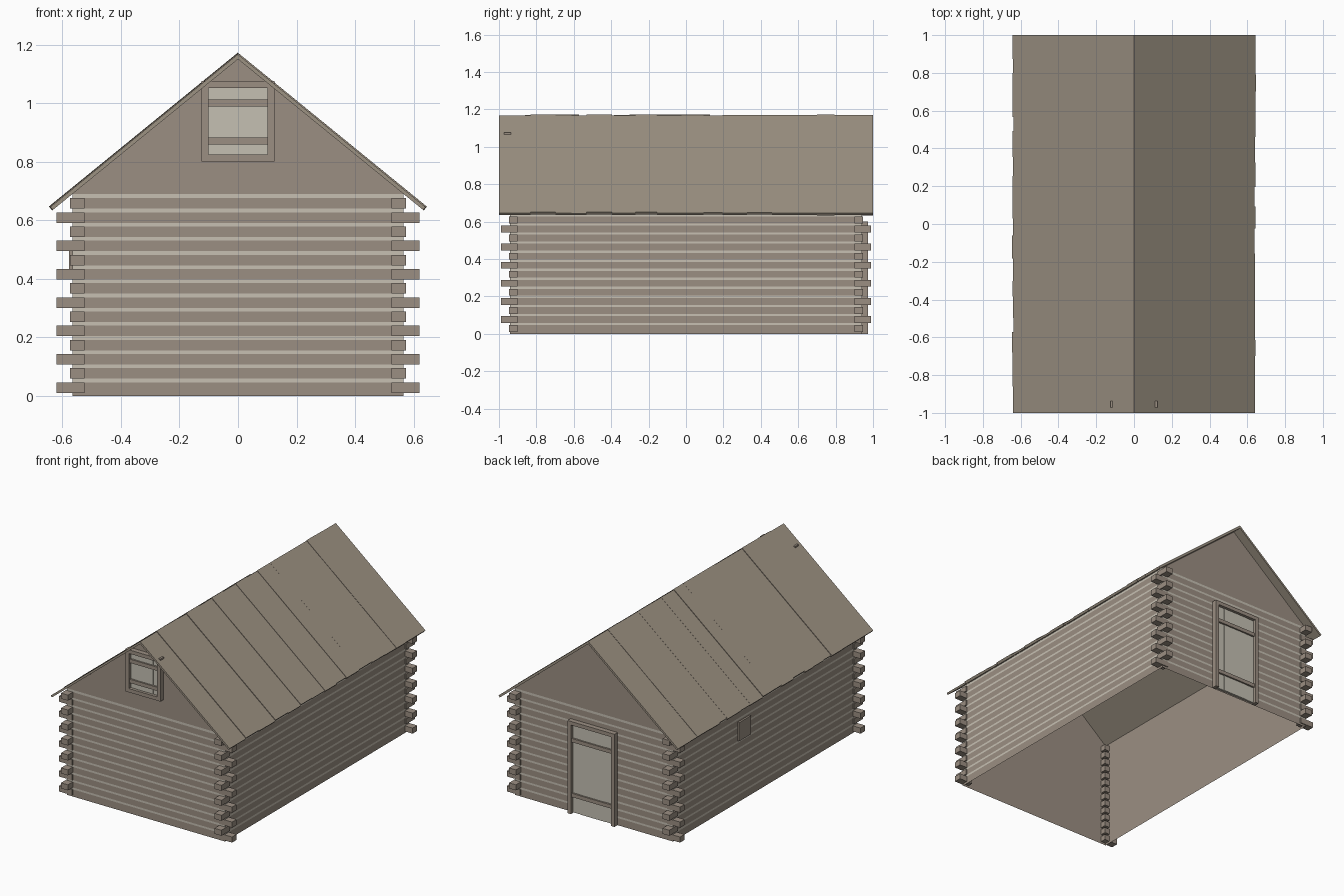
import bpy, bmesh, math, random
from mathutils import Matrix, Vector

random.seed(4)
if "Cube" in bpy.data.objects:
    bpy.data.objects.remove(bpy.data.objects["Cube"], do_unlink=True)


def material(name, r, g, b):
    m = bpy.data.materials.new(name)
    m.use_nodes = True
    m.diffuse_color = (r, g, b, 1)
    bsdf = m.node_tree.nodes["Principled BSDF"]
    bsdf.inputs["Base Color"].default_value = (r, g, b, 1)
    bsdf.inputs["Roughness"].default_value = 0.9
    return m


LOG = material("weathered log", 0.33, 0.275, 0.226)
ROOF = material("roof board", 0.335, 0.287, 0.226)
CHINK = material("pale chinking", 0.57, 0.53, 0.45)
PANEL = material("pale shutter", 0.56, 0.53, 0.45)


def finish(name, bm, *mats):
    me = bpy.data.meshes.new(name)
    bm.to_mesh(me)
    bm.free()
    for m in mats:
        me.materials.append(m)
    ob = bpy.data.objects.new(name, me)
    bpy.context.collection.objects.link(ob)
    return ob


def add_box(bm, x0, x1, y0, y1, z0, z1):
    size = Matrix.Diagonal((abs(x1 - x0), abs(y1 - y0), abs(z1 - z0), 1))
    mid = Matrix.Translation(((x0 + x1) / 2, (y0 + y1) / 2, (z0 + z1) / 2))
    return bmesh.ops.create_cube(bm, size=1, matrix=mid @ size)["verts"]


def box(name, mat, *bounds):
    bm = bmesh.new()
    add_box(bm, *bounds)
    return finish(name, bm, mat)


WX, WY = 0.565, 0.94          # wall half sizes
ROWS, PITCH, HALF = 14, 0.0484, 0.018
FIRST, TOP, RIDGE = 0.028, 0.69, 1.15
SLOPE = (RIDGE - TOP) / WX


def ring(bm, x, y, z):
    return [bm.verts.new((sx * x, sy * y, z))
            for sx, sy in ((-1, -1), (1, -1), (1, 1), (-1, 1))]


def shell(name, x, y, levels, inward=False):
    """Open house shell: stacked bands and two gable triangles."""
    bm = bmesh.new()
    rings = [ring(bm, x, y, z) for z in levels]
    for i, (lo, hi) in enumerate(zip(rings, rings[1:])):
        for k in range(4):
            n = (k + 1) % 4
            f = bm.faces.new((lo[k], lo[n], hi[n], hi[k]))
            f.material_index = 0 if inward else i % 2
    top = rings[-1]
    for a, b, sy in ((0, 1, -1), (2, 3, 1)):
        apex = bm.verts.new((0, sy * y, RIDGE))
        bm.faces.new((top[a], top[b], apex))
    if inward:
        bmesh.ops.reverse_faces(bm, faces=bm.faces[:])
    return finish(name, bm, LOG, CHINK)


# Walls: log and chinking bands outside, plain lining inside
levels = [0]
for i in range(ROWS):
    c = FIRST + PITCH * i
    levels += [c + HALF, c + PITCH - HALF]
levels[-1] = TOP
shell("log_walls", WX, WY, levels)
shell("inner_lining", WX - 0.005, WY - 0.005, [0, TOP], inward=True)

# Interlocking log ends at the four corners
bm = bmesh.new()
for i in range(ROWS):
    z = FIRST + PITCH * i
    x_end, y_end = (0.62, 0.946) if i % 2 == 0 else (0.574, 0.99)
    for sx in (-1, 1):
        for sy in (-1, 1):
            add_box(bm, sx * 0.525, sx * x_end, sy * 0.9, sy * y_end,
                    z - HALF, z + HALF)
finish("corner_log_ends", bm, LOG)

# Roof boards: uneven widths, lengths and heights on each slope
angle = math.atan(SLOPE)
length = 0.635 / math.cos(angle)
for side, label in ((1, "left"), (-1, "right")):
    bm = bmesh.new()
    tilt = Matrix.Translation((0, 0, RIDGE)) @ Matrix.Rotation(side * angle, 4, 'Y')
    y = -1.0
    while y < 1:
        end = min(1.0, y + random.uniform(0.07, 0.14))
        if 1 - end < 0.05:
            end = 1.0
        lift = random.uniform(0.012, 0.018)
        reach = length - random.uniform(0, 0.008)
        verts = add_box(bm, 0, side * reach, y, end, 0, lift)
        # Mitre the ridge end to the centre plane
        for v in verts:
            v.co = tilt @ v.co
            if abs(v.co.x) < 0.03:
                v.co.z += abs(v.co.x) * SLOPE
                v.co.x = 0
        y = end
    bmesh.ops.recalc_face_normals(bm, faces=bm.faces[:])
    finish("roof_boards_" + label, bm, ROOF)


def opening(name, sy, half, z0, z1, rim, bars, sill):
    """Framed board shutter on a gable end; sill=False leaves the foot open."""
    wall, out = sy * (WY - 0.004), sy * (WY + 0.032)
    bm = bmesh.new()
    for s in (-1, 1):
        add_box(bm, s * (half - rim), s * half, wall, out, z0, z1)
    inner = half - rim
    add_box(bm, -inner, inner, wall, out, z1 - rim, z1)
    if sill:
        add_box(bm, -inner, inner, wall, out, z0, z0 + rim)
    finish(name + "_frame", bm, LOG)
    base = z0 + (rim if sill else 0.005)
    # Three upright boards
    bm = bmesh.new()
    for a, b in ((-1, -0.6), (-0.6, 0.6), (0.6, 1)):
        face = sy * (WY + (0.014 if abs(a + b) < 0.1 else 0.012))
        add_box(bm, a * inner, b * inner, wall, face, base, z1 - rim)
    finish(name + "_boards", bm, PANEL)
    # Cross battens
    bm = bmesh.new()
    for z in bars:
        add_box(bm, -inner, inner, wall, sy * (WY + 0.024), z - 0.012, z + 0.012)
    finish(name + "_battens", bm, LOG)


opening("loft_window", -1, 0.125, 0.8, 1.075, 0.024, (0.87, 1.0), True)
opening("door", 1, 0.168, 0.0, 0.6, 0.024, (0.12, 0.475), False)

# Small hatch on the side wall
box("side_hatch", LOG, -WX - 0.012, -WX + 0.004, 0.16, 0.28, 0.4, 0.52)
